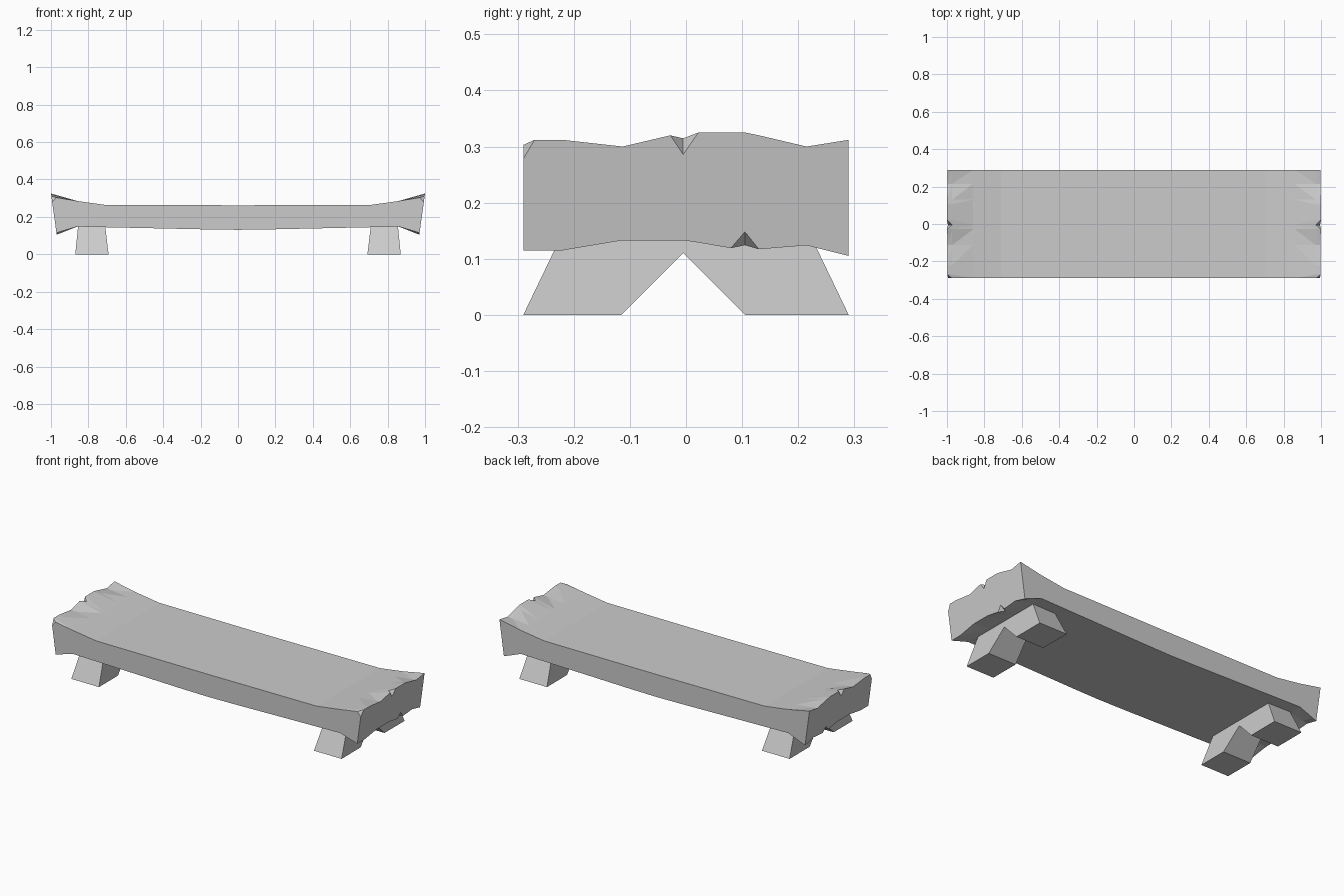
import bpy, bmesh

if "Cube" in bpy.data.objects:
    bpy.data.objects.remove(bpy.data.objects["Cube"])


def finish(name, bm):
    bmesh.ops.recalc_face_normals(bm, faces=bm.faces)
    me = bpy.data.meshes.new(name)
    bm.to_mesh(me)
    bm.free()
    ob = bpy.data.objects.new(name, me)
    bpy.context.collection.objects.link(ob)
    mod = ob.modifiers.new("mirror", 'MIRROR')
    mod.use_clip = True
    return ob


# columns across the worn end: y, top z, bottom z
ENDS = [(-.29, .307, .115), (-.27, .312, .115), (-.22, .312, .115),
        (-.113, .30, .133), (-.028, .32, .133), (-.005, .322, .133),
        (.022, .325, .129), (.08, .325, .119), (.105, .325, .117),
        (.13, .32, .117), (.215, .30, .124), (.29, .312, .105)]
TOP_CHIPS = {0: .278, 5: .286}      # column: depth of chip
BOTTOM_CHIPS = {8: .148}


def end_x(z):
    return .97 + .03 * (z - .11) / .215


def surface(bm, stations, side, inner_x, chips):
    """Half of the slab's top or underside, returned as rows of verts."""
    rows = [[bm.verts.new((x, e[0], z)) for e in ENDS] for x, z in stations]
    x0, z0 = stations[-1]
    inner, outer = [], []
    for j, e in enumerate(ENDS):
        z = e[side]
        x = end_x(z)
        t = (inner_x - x0) / (x - x0)
        inner.append(bm.verts.new((inner_x, e[0], z0 + (z - z0) * t)))
        z = chips.get(j, z)
        outer.append(bm.verts.new((end_x(z), e[0], z)))
    rows += [inner, outer]
    for i in range(len(rows) - 1):
        a, b = rows[i], rows[i + 1]
        for j in range(len(ENDS) - 1):
            if i < len(stations) - 1:
                bm.faces.new((a[j], a[j + 1], b[j + 1], b[j]))
            elif j in chips:
                bm.faces.new((a[j], b[j + 1], b[j]))
                bm.faces.new((a[j], a[j + 1], b[j + 1]))
            else:
                bm.faces.new((a[j + 1], b[j + 1], b[j]))
                bm.faces.new((a[j], a[j + 1], b[j]))
    return rows


# seat slab with upturned, chipped ends
bm = bmesh.new()
top = surface(bm, [(0, .262), (.71, .264), (.86, .285)], 1, .972, TOP_CHIPS)
low = surface(bm, [(0, .131), (.16, .133), (.86, .148)], 2, .945, BOTTOM_CHIPS)
for k in (0, -1):
    bm.faces.new([r[k] for r in top] + [r[k] for r in reversed(low)])
bm.faces.new(top[-1] + low[-1][::-1])
finish("seat_slab", bm)

# splayed leg pair under each end
profile = [(-.29, 0), (-.115, 0), (-.005, .11), (.105, 0), (.29, 0),
           (.213, .16), (-.213, .16)]
bm = bmesh.new()
inner = [bm.verts.new((.692 + .12 * z, y, z)) for y, z in profile]
outer = [bm.verts.new((.87 - .1 * z, y, z)) for y, z in profile]
bm.faces.new(inner)
bm.faces.new(outer)
for i in range(len(profile)):
    j = (i + 1) % len(profile)
    bm.faces.new((inner[i], inner[j], outer[j], outer[i]))
finish("leg_pairs", bm)
